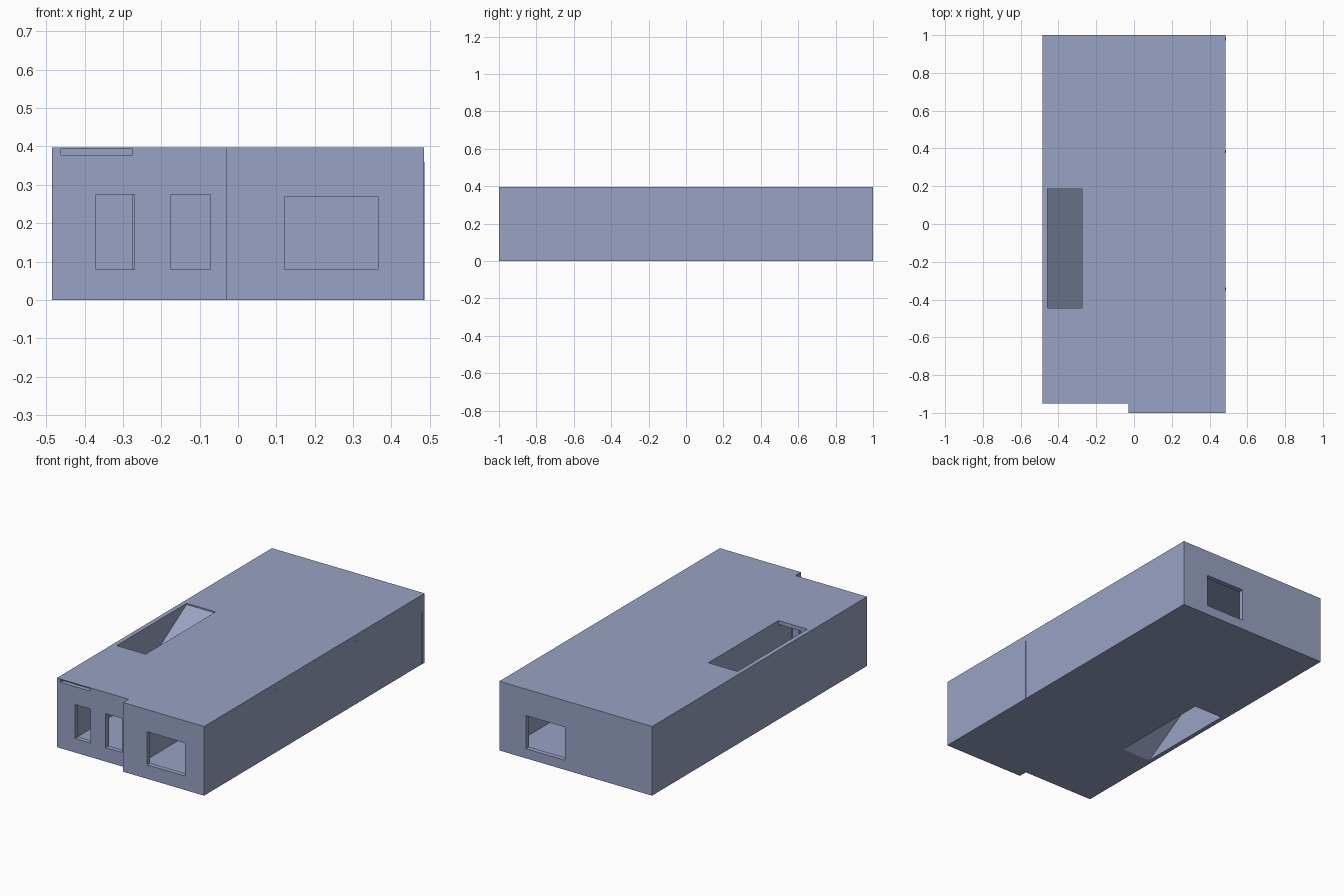
import bpy
import bmesh

if "Cube" in bpy.data.objects:
    bpy.data.objects.remove(bpy.data.objects["Cube"], do_unlink=True)

# Single plaster colour
plaster = bpy.data.materials.new("blue_grey_plaster")
plaster.use_nodes = True
colour = (0.32, 0.365, 0.55, 1)
plaster.diffuse_color = colour
plaster.node_tree.nodes["Principled BSDF"].inputs["Base Color"].default_value = colour

H = 0.397      # overall height
CEIL = 0.375   # underside of roof slab
FLOOR = 0.008  # top of floor slab


def finish(name, bm):
    bmesh.ops.recalc_face_normals(bm, faces=bm.faces)
    mesh = bpy.data.meshes.new(name)
    bm.to_mesh(mesh)
    bm.free()
    mesh.materials.append(plaster)
    obj = bpy.data.objects.new(name, mesh)
    bpy.context.collection.objects.link(obj)
    return obj


def extrude(name, points, direction):
    """Extrude a flat outline along a direction."""
    bm = bmesh.new()
    face = bm.faces.new([bm.verts.new(p) for p in points])
    moved = bmesh.ops.extrude_face_region(bm, geom=[face], use_keep_orig=True)
    verts = [g for g in moved["geom"] if isinstance(g, bmesh.types.BMVert)]
    bmesh.ops.translate(bm, verts=verts, vec=direction)
    return finish(name, bm)


def box(name, xs, ys, zs):
    corners = [(xs[0], ys[0]), (xs[1], ys[0]), (xs[1], ys[1]), (xs[0], ys[1])]
    return extrude(name, [(x, y, zs[0]) for x, y in corners], (0, 0, zs[1] - zs[0]))


def stepped_block(name, left, right, step, front, bay_front, back, z0, z1):
    """Block with a projecting bay at the front."""
    plan = [(left, front), (step, front), (step, bay_front),
            (right, bay_front), (right, back), (left, back)]
    return extrude(name, [(x, y, z0) for x, y in plan], (0, 0, z1 - z0))


# Outer shell of the house
shell = stepped_block("house_shell", -0.485, 0.485, -0.03, -0.95, -1, 1, 0, H)

# Interior space, windows, stairwell openings and lintel slot
cutters = [
    stepped_block("interior_cutter", -0.46, 0.457, -0.005, -0.922, -0.972, 0.972, FLOOR, CEIL),
    box("left_window_cutter", (-0.37, -0.27), (-1.1, -0.9), (0.08, 0.275)),
    box("middle_window_cutter", (-0.175, -0.072), (-1.1, -0.9), (0.08, 0.275)),
    box("bay_window_cutter", (0.122, 0.365), (-1.1, -0.9), (0.08, 0.27)),
    box("back_window_cutter", (0.068, 0.317), (0.9, 1.1), (0.055, 0.245)),
    box("roof_stairwell_cutter", (-0.459, -0.275), (-0.445, 0.19), (0.3, 0.5)),
    box("floor_stairwell_cutter", (-0.459, -0.275), (-0.445, 0.19), (-0.1, 0.1)),
    box("lintel_slot_cutter", (-0.461, -0.275), (-1.1, -0.926), (0.378, 0.394)),
]
bpy.context.view_layer.objects.active = shell
for cutter in cutters:
    mod = shell.modifiers.new(cutter.name, "BOOLEAN")
    mod.operation = "DIFFERENCE"
    mod.solver = "EXACT"
    mod.object = cutter
    bpy.ops.object.modifier_apply(modifier=mod.name)
    bpy.data.objects.remove(cutter, do_unlink=True)

# Interior partitions
inside = (FLOOR, CEIL)
box("stair_partition", (-0.275, -0.265), (-0.57, 0.19), inside)
box("spine_partition", (-0.01, 0.01), (-0.09, 0.52), inside)
box("bay_partition", (-0.03, -0.004), (-0.93, -0.335), inside)
box("front_cross_partition", (-0.004, 0.457), (-0.355, -0.335), inside)
box("back_cross_partition", (0.01, 0.457), (0.375, 0.395), inside)

# Sloping stair slab filling the stairwell
ramp = [(-0.445, 0.0), (0.19, 0.39), (0.19, 0.375), (-0.42, 0.0)]
extrude("stair_slab", [(-0.46, y, z) for y, z in ramp], (0.185, 0, 0))

# Slim cover strips on the left side wall
for i, (y, top) in enumerate([(-0.345, 0.36), (0.385, 0.36), (0.98, 0.295)]):
    box(f"cover_strip_{i + 1}", (0.48, 0.4865), (y - 0.008, y + 0.008), (0, top))
